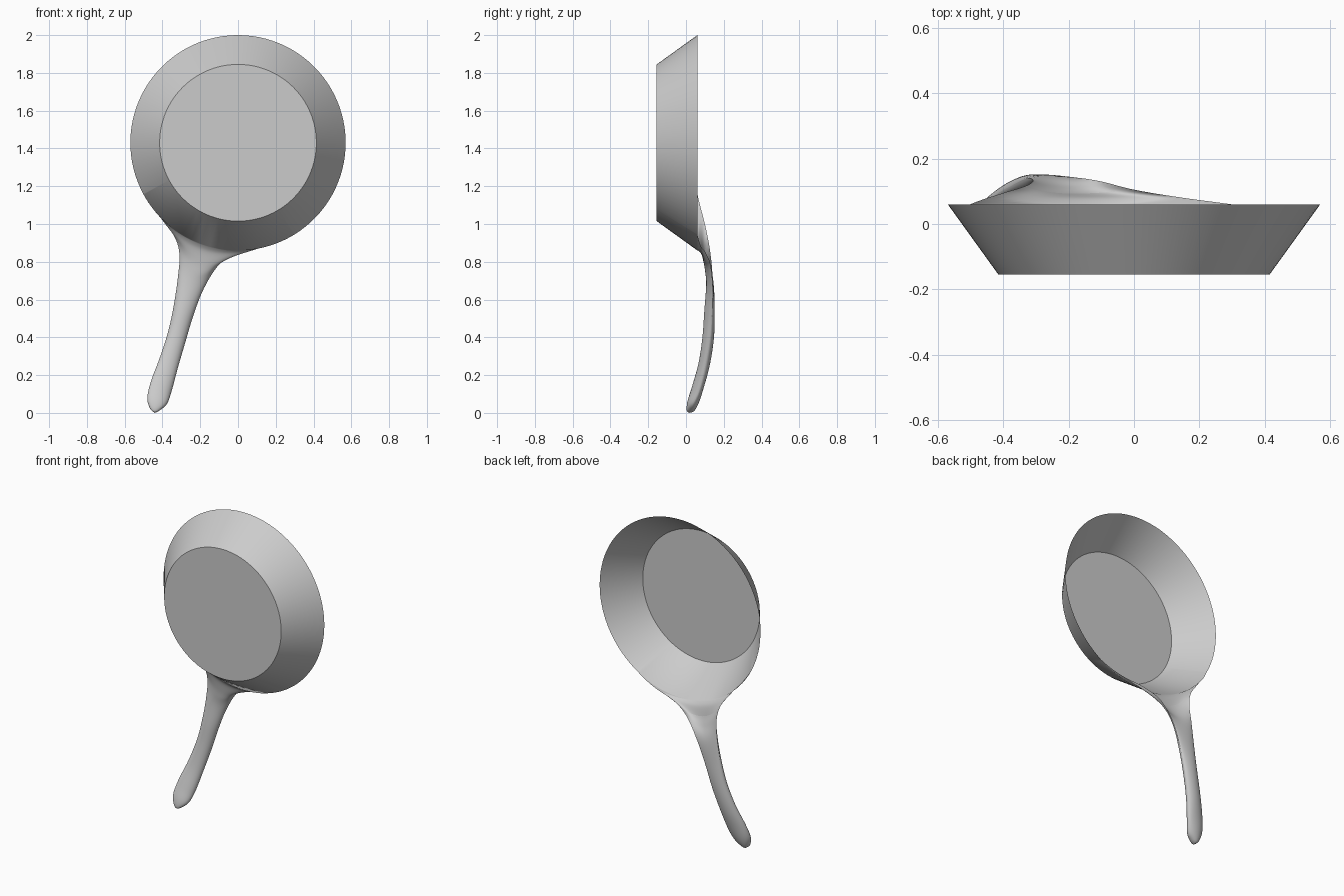
import bpy
import bmesh
from math import atan2, cos, sin, pi, tau, radians
from mathutils import Vector

cube = bpy.data.objects.get("Cube")
if cube:
    bpy.data.objects.remove(cube)

RIM_R, RIM_Y = 0.57, 0.06
BASE_R, BASE_Y = 0.415, -0.155
CENTRE_Z = 1.43
STEPS, COLS = 6, 24

metal = bpy.data.materials.new("grey_metal")
metal.use_nodes = True
grey = (0.6, 0.6, 0.6, 1)
metal.diffuse_color = grey
metal.node_tree.nodes["Principled BSDF"].inputs["Base Color"].default_value = grey

# Handle sections: left edge, right edge, front middle, depth of back middle
sections = [
    ((-.50, .06, 1.16), (.30, .06, .945), (-.148, .06, .88), .06),
    ((-.40, .095, 1.02), (.15, .08, .885), (-.16, .08, .853), .08),
    ((-.335, .115, .93), (0, .105, .845), (-.18, .093, .80), .093),
    ((-.31, .13, .84), (-.10, .13, .785), (-.205, .101, .75), .115),
    ((-.318, .14, .72), (-.18, .142, .66), (-.25, .107, .68), .145),
    ((-.34, .135, .57), (-.235, .137, .52), (-.29, .097, .54), .152),
    ((-.37, .12, .43), (-.277, .125, .38), (-.325, .087, .40), .148),
    ((-.415, .095, .29), (-.318, .10, .24), (-.367, .066, .26), .127),
    ((-.46, .06, .17), (-.35, .07, .12), (-.405, .033, .14), .095),
    ((-.48, .033, .08), (-.375, .04, .05), (-.428, .008, .06), .07),
    ((-.465, .02, .022), (-.41, .027, .016), (-.44, .004, .012), .045),
    ((-.44, .02, 0), (-.44, .02, 0), (-.44, .02, 0), .02),
]
knots = [(Vector(l), Vector(r), Vector(c), b) for l, r, c, b in sections]


def spline(a, b, c, d, t):
    """Smooth curve from b to c, for numbers or vectors."""
    return (b * 2 + (c - a) * t + (a * 2 - b * 5 + c * 4 - d) * t ** 2
            + (b * 3 - a - c * 3 + d) * t ** 3) * 0.5


def section(pos, back):
    """Points across the handle at a fractional section number."""
    last = len(knots) - 1
    i = min(int(pos), last - 1)
    near = [knots[min(max(k, 0), last)] for k in range(i - 1, i + 3)]
    left, right, mid, depth = [spline(*v, pos - i) for v in zip(*near)]
    power = min(2, max(1, 3 - pos / 2))
    row = []
    for j in range(COLS + 1):
        angle = pi * (j / COLS - 0.5)
        s = sin(angle)
        p = mid + (right - left) * (s / 2) + ((left + right) / 2 - mid) * s * s
        edge = left.y + (right.y - left.y) * (s + 1) / 2
        middle = depth if back else mid.y
        p.y = edge + (middle - edge) * max(0, cos(angle)) ** power
        # Keep the sheet outside the rim circle
        flat = Vector((p.x, p.z - CENTRE_Z))
        if flat.length < RIM_R:
            flat *= RIM_R / flat.length
            p.x, p.z = flat.x, flat.y + CENTRE_Z
        row.append(p)
    return row


def handle_rows(first, back):
    total = (len(knots) - 1) * STEPS
    return [section(k / STEPS, back) for k in range(first * STEPS, total + 1)]


def loft(bm, rows, closed=False):
    rings = [[bm.verts.new(p) for p in row] for row in rows]
    for a, b in zip(rings, rings[1:]):
        n = len(a)
        for j in range(n if closed else n - 1):
            k = (j + 1) % n
            bm.faces.new((a[j], a[k], b[k], b[j]))
    return rings


def finish(bm, name):
    bmesh.ops.remove_doubles(bm, verts=bm.verts, dist=0.0002)
    bmesh.ops.recalc_face_normals(bm, faces=bm.faces)
    mesh = bpy.data.meshes.new(name)
    bm.to_mesh(mesh)
    bm.free()
    mesh.materials.append(metal)
    obj = bpy.data.objects.new(name, mesh)
    bpy.context.collection.objects.link(obj)
    bpy.ops.object.select_all(action='DESELECT')
    obj.select_set(True)
    bpy.context.view_layer.objects.active = obj
    bpy.ops.object.shade_smooth_by_angle(angle=radians(42))


# Pan bowl with the wall flowing into the front of the handle
bm = bmesh.new()
front = handle_rows(0, False)
loft(bm, front)
rim = list(front[0])
start = atan2(rim[-1].z - CENTRE_Z, rim[-1].x)
end = atan2(rim[0].z - CENTRE_Z, rim[0].x) + tau
for i in range(1, 72):
    a = start + (end - start) * i / 72
    rim.append(Vector((RIM_R * cos(a), RIM_Y, CENTRE_Z + RIM_R * sin(a))))
ratio = BASE_R / RIM_R
base = [Vector((p.x * ratio, BASE_Y, CENTRE_Z + (p.z - CENTRE_Z) * ratio))
        for p in rim]
rings = loft(bm, [base, rim], closed=True)
bm.faces.new(rings[0])
finish(bm, "pan_and_handle_front")

# Back of the handle, rising out of the trough below the rim
bm = bmesh.new()
loft(bm, handle_rows(2, True))
finish(bm, "handle_back")
